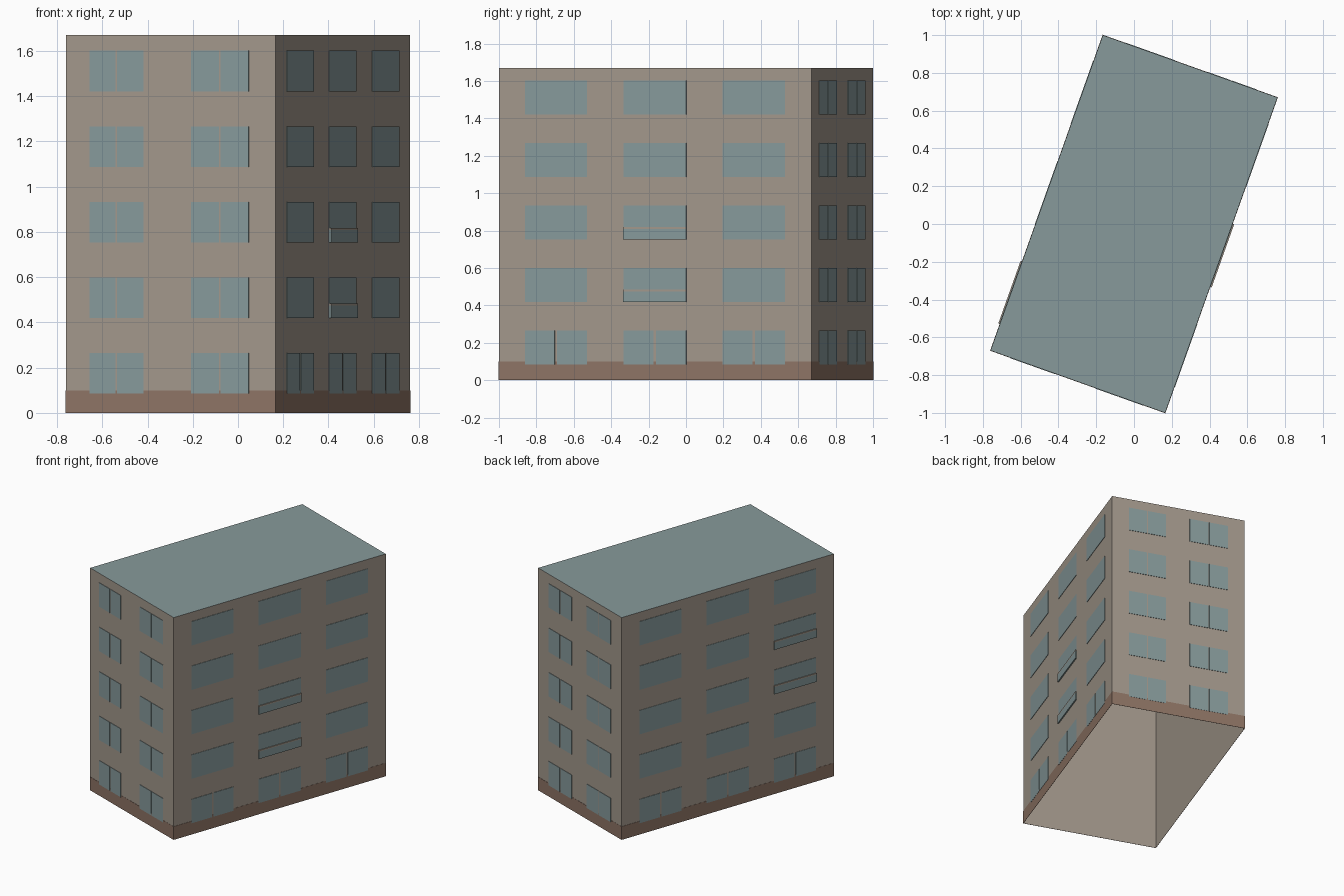
import bpy
import bmesh
from mathutils import Vector

if "Cube" in bpy.data.objects:
    bpy.data.objects.remove(bpy.data.objects["Cube"], do_unlink=True)

HEIGHT = 1.67
STOREY = HEIGHT / 5
SILL, HEAD = 0.085, 0.265
# Footprint corners, counter-clockwise from the front right-hand corner
CORNERS = [Vector(c) for c in
           ((-0.76, -0.67, 0), (0.165, -1, 0), (0.76, 0.67, 0), (-0.165, 1, 0))]
UP = Vector((0, 0, 1))


def material(name, rgb):
    mat = bpy.data.materials.new(name)
    mat.use_nodes = True
    mat.diffuse_color = (*rgb, 1)
    bsdf = mat.node_tree.nodes["Principled BSDF"]
    bsdf.inputs["Base Color"].default_value = (*rgb, 1)
    bsdf.inputs["Roughness"].default_value = 0.9
    return mat


WALL = material("warm grey render", (0.366, 0.314, 0.262))
GLASS = material("blue grey", (0.242, 0.323, 0.328))
PLINTH = material("brown plinth", (0.270, 0.174, 0.130))


def finish(name, bm, *mats):
    mesh = bpy.data.meshes.new(name)
    bm.to_mesh(mesh)
    bm.free()
    for mat in mats:
        mesh.materials.append(mat)
    obj = bpy.data.objects.new(name, mesh)
    bpy.context.collection.objects.link(obj)
    return obj


def plate(bm, side, u0, u1, z0, z1, depth):
    """Thin slab standing on one facade; u runs 0..1 along that facade."""
    start, end = CORNERS[side], CORNERS[(side + 1) % 4]
    along = end - start
    out = along.cross(UP).normalized() * depth
    ring = [start + along * u + UP * z
            for u, z in ((u0, z0), (u1, z0), (u1, z1), (u0, z1))]
    back = [bm.verts.new(p) for p in ring]
    front = [bm.verts.new(p + out) for p in ring]
    bm.faces.new(front)
    for i in range(4):
        j = (i + 1) % 4
        bm.faces.new((back[i], back[j], front[j], front[i]))


# Walls and flat roof, open underneath
bm = bmesh.new()
low = [bm.verts.new(c) for c in CORNERS]
top = [bm.verts.new(c + UP * HEIGHT) for c in CORNERS]
for i in range(4):
    j = (i + 1) % 4
    bm.faces.new((low[i], low[j], top[j], top[i]))
bm.faces.new(top).material_index = 1
finish("building_shell", bm, WALL, GLASS)

# Plinth band round the foot of the walls
bm = bmesh.new()
for side in range(4):
    plate(bm, side, -0.001, 1.001, 0, 0.1, 0.0015)
finish("plinth", bm, PLINTH)

# Window columns of each facade
LONG = [(0.084, 0.282), (0.399, 0.6), (0.717, 0.916)]
COLUMNS = {
    "front": [(0.112, 0.37), (0.598, 0.874)],
    "left": LONG,
    "back": [(0.125, 0.405), (0.585, 0.872)],
    "right": LONG,
}
for side, (name, columns) in enumerate(COLUMNS.items()):
    bm = bmesh.new()
    for floor in range(5):
        z = floor * STOREY
        for u0, u1 in columns:
            # Paired panes on the short sides and the ground floor
            if len(columns) == 2 or floor == 0:
                mid, gap = (u0 + u1) / 2, 0.004
                panes = [(u0, mid - gap), (mid + gap, u1)]
            else:
                panes = [(u0, u1)]
            for a, b in panes:
                plate(bm, side, a, b, z + SILL, z + HEAD, 0.003)
    finish(name + "_windows", bm, GLASS)

# Shallow balcony guards with a wall-coloured rail
for name, side, column, floors in (("left", 1, 1, (1, 2)), ("right", 3, 2, (2, 3))):
    u0, u1 = LONG[column]
    guard, rail = bmesh.new(), bmesh.new()
    for floor in floors:
        z = floor * STOREY + SILL
        plate(guard, side, u0, u1, z, z + 0.055, 0.009)
        plate(rail, side, u0, u1, z + 0.055, z + 0.065, 0.009)
    finish(name + "_balcony_guards", guard, GLASS)
    finish(name + "_balcony_rails", rail, WALL)
